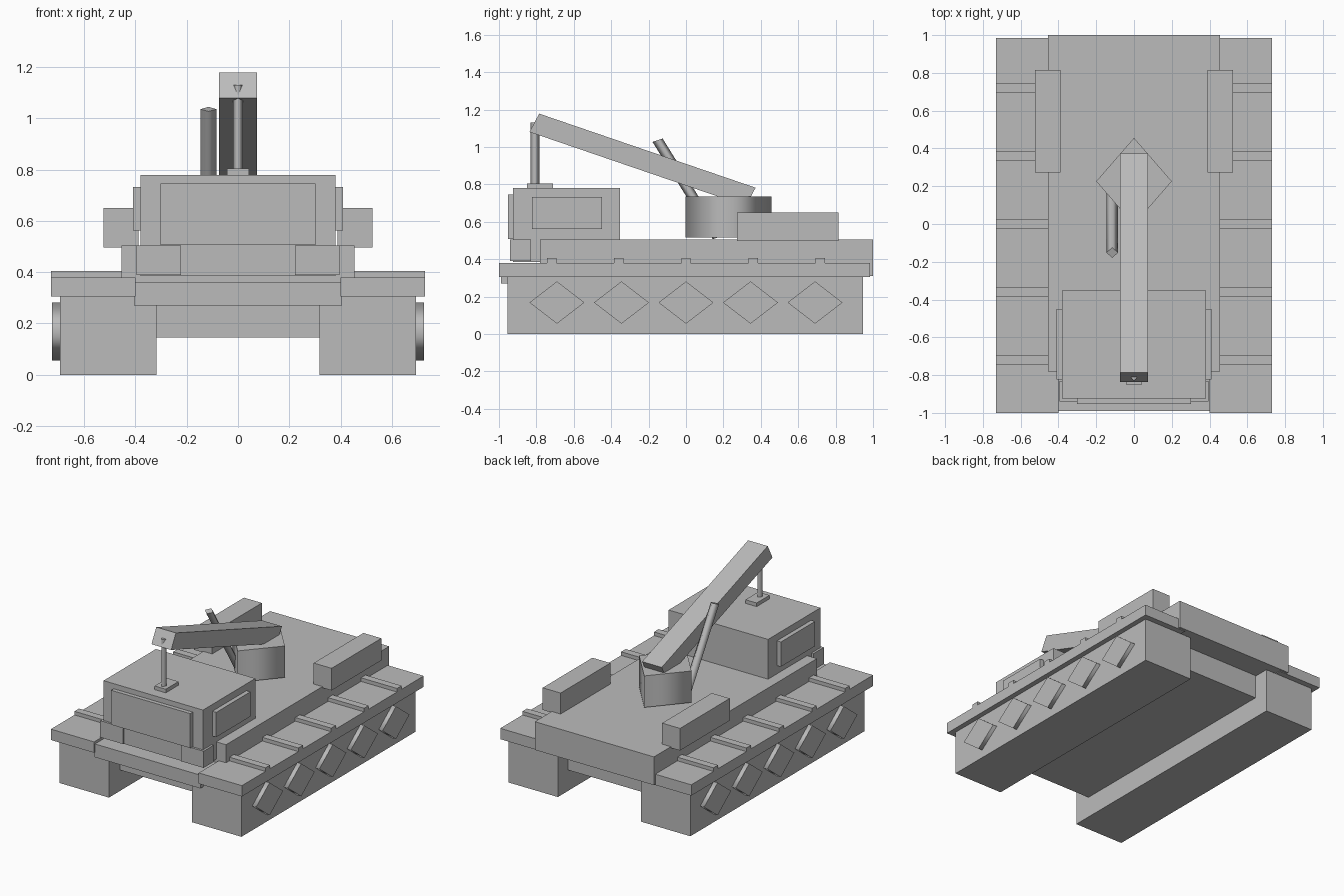
import bpy, bmesh
from mathutils import Vector

if "Cube" in bpy.data.objects:
    bpy.data.objects.remove(bpy.data.objects["Cube"])

grey = bpy.data.materials.new("plain_grey")
grey.diffuse_color = (0.5, 0.5, 0.5, 1)
grey.use_nodes = True
grey.node_tree.nodes["Principled BSDF"].inputs["Base Color"].default_value = grey.diffuse_color


def prism(name, ring, sweep, smooth=False):
    """Extrude a ring of points along a vector, with optional smooth sides."""
    bm = bmesh.new()
    a = [bm.verts.new(p) for p in ring]
    b = [bm.verts.new(Vector(p) + Vector(sweep)) for p in ring]
    n = len(ring)
    caps = [bm.faces.new(a), bm.faces.new(b)]
    for i in range(n):
        j = (i + 1) % n
        bm.faces.new((a[i], a[j], b[j], b[i])).smooth = smooth
    for cap in caps:
        for e in cap.edges:
            e.smooth = False
    bmesh.ops.recalc_face_normals(bm, faces=bm.faces)
    me = bpy.data.meshes.new(name)
    bm.to_mesh(me)
    bm.free()
    me.materials.append(grey)
    ob = bpy.data.objects.new(name, me)
    bpy.context.collection.objects.link(ob)
    return ob


def box(name, x, y, z):
    """Box from (min, max) ranges."""
    ring = [(x[0], y[0], z[0]), (x[1], y[0], z[0]), (x[1], y[1], z[0]), (x[0], y[1], z[0])]
    return prism(name, ring, (0, 0, z[1] - z[0]))


def diamond(name, centre, u, v, sweep):
    """Four-sided column: half diagonals u and v, swept along a vector."""
    c, u, v = Vector(centre), Vector(u), Vector(v)
    return prism(name, [c + u, c + v, c - u, c - v], sweep, True)


def pair(name, x, y, z):
    """Box on the right and its mirror on the left."""
    box(name + "_right", x, y, z)
    box(name + "_left", (-x[1], -x[0]), y, z)


# Hull and running gear
box("lower_hull", (-0.32, 0.32), (-0.835, 0.835), (0.145, 0.31))
box("deck", (-0.455, 0.455), (-0.78, 1.0), (0.31, 0.505))
box("front_bumper", (-0.405, 0.405), (-0.99, -0.78), (0.27, 0.362))
pair("track", (0.318, 0.695), (-0.955, 0.945), (0, 0.305))
pair("fender", (0.40, 0.73), (-1.0, 0.985), (0.305, 0.38))

# Five wheels and five fender ribs on each side
for i in range(5):
    y = (i - 2) * 0.345
    for s, side in ((1, "right"), (-1, "left")):
        diamond(f"wheel_{side}_{i}", (s * 0.66, y, 0.168), (0, 0.147, 0), (0, 0, 0.113),
                (s * 0.065, 0, 0))
    rib = (i - 2) * 0.359
    pair(f"fender_rib_{i}", (0.44, 0.73), (rib - 0.025, rib + 0.025), (0.375, 0.405))

# Cab with windows and front blocks
box("cab", (-0.38, 0.38), (-0.925, -0.353), (0.385, 0.78))
box("windshield", (-0.302, 0.302), (-0.953, -0.92), (0.507, 0.745))
pair("side_window", (0.37, 0.41), (-0.823, -0.45), (0.562, 0.733))
pair("cab_front_block", (0.222, 0.395), (-0.94, -0.83), (0.39, 0.505))

# Side storage boxes on the deck
pair("storage_box", (0.388, 0.525), (0.272, 0.815), (0.497, 0.65))

# Turntable, boom and lifting rod
diamond("turntable", (0, 0.226, 0.517), (0.2, 0, 0), (0, 0.23, 0), (0, 0, 0.218))
prism("boom", [(-0.075, -0.785, 1.178), (-0.075, -0.837, 1.08),
               (-0.075, 0.32, 0.684), (-0.075, 0.372, 0.782)], (0.15, 0, 0))
diamond("lifting_rod", (-0.115, -0.152, 1.036), (0.031, 0, 0), (0, 0.027, 0.009),
        (0, 0.322, -0.52))

# Boom rest on the cab roof
box("rest_base", (-0.043, 0.043), (-0.85, -0.71), (0.775, 0.805))
diamond("rest_post", (0, -0.808, 0.8), (0.019, 0, 0), (0, 0.024, 0), (0, 0, 0.33))
